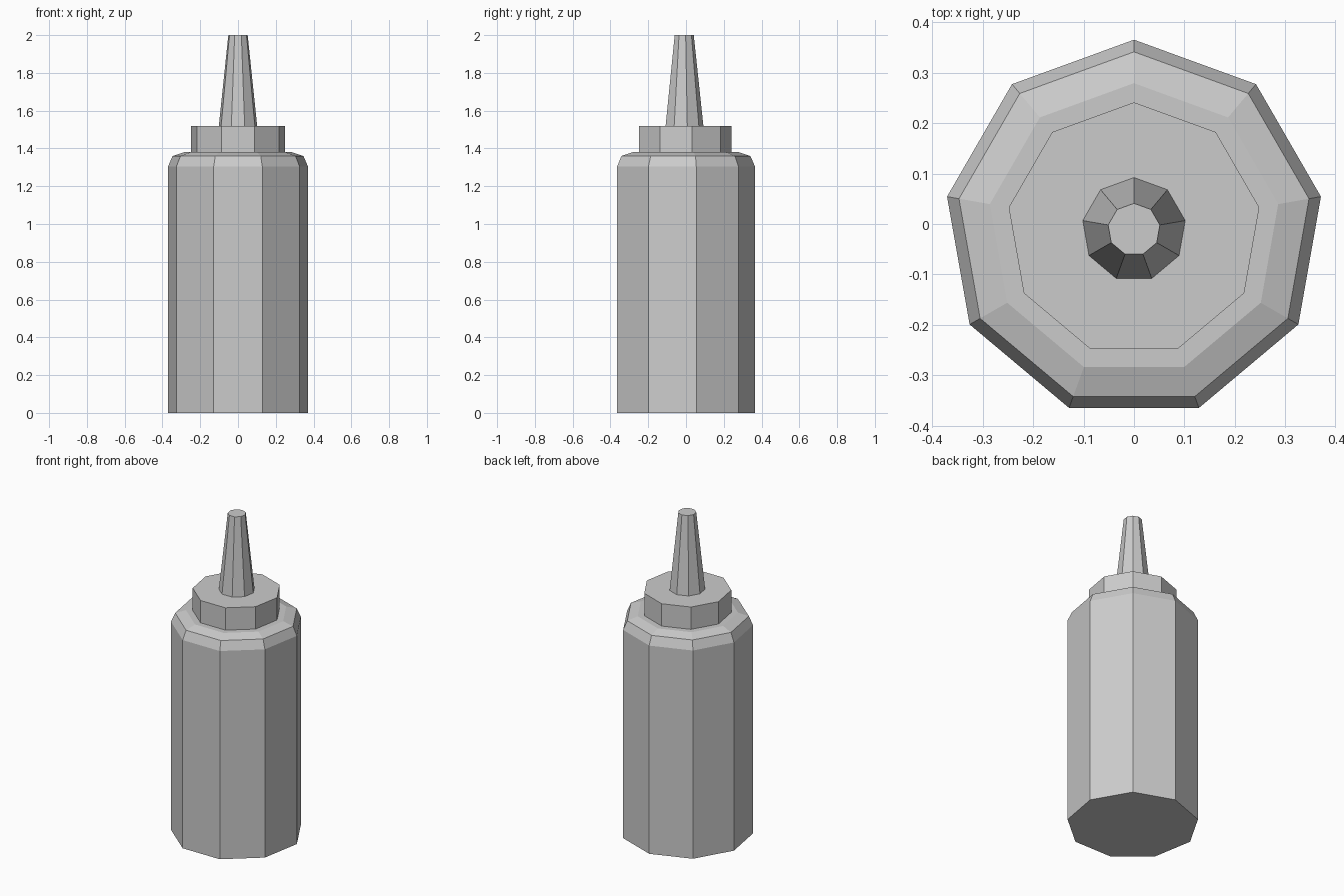
import bpy, bmesh
from math import cos, sin, radians

if "Cube" in bpy.data.objects:
    bpy.data.objects.remove(bpy.data.objects["Cube"])

SIDES = 9
CENTRE_Y = -0.011  # puts the odd-sided outline's bounds around y = 0


def turned_part(name, profile, bottom_cap=False):
    """Stack nine-sided rings from (radius, z) pairs and close the top."""
    bm = bmesh.new()
    rings = []
    for r, z in profile:
        angles = [radians(90 + 360 * i / SIDES) for i in range(SIDES)]
        rings.append([bm.verts.new((r * cos(a), r * sin(a) + CENTRE_Y, z))
                      for a in angles])
    for low, high in zip(rings, rings[1:]):
        for i in range(SIDES):
            j = (i + 1) % SIDES
            bm.faces.new((low[i], low[j], high[j], high[i]))
    bm.faces.new(rings[-1])
    if bottom_cap:
        bm.faces.new(rings[0][::-1])
    mesh = bpy.data.meshes.new(name)
    bm.to_mesh(mesh)
    bm.free()
    obj = bpy.data.objects.new(name, mesh)
    bpy.context.collection.objects.link(obj)
    return obj


# Bottle with a two-step chamfered shoulder
turned_part("bottle_body",
            [(0.376, 0), (0.376, 1.305), (0.352, 1.36), (0.29, 1.38)],
            bottom_cap=True)

# Screw cap
turned_part("screw_cap", [(0.252, 1.38), (0.252, 1.52)])

# Tapered nozzle
turned_part("nozzle", [(0.103, 1.52), (0.052, 2.0)])
